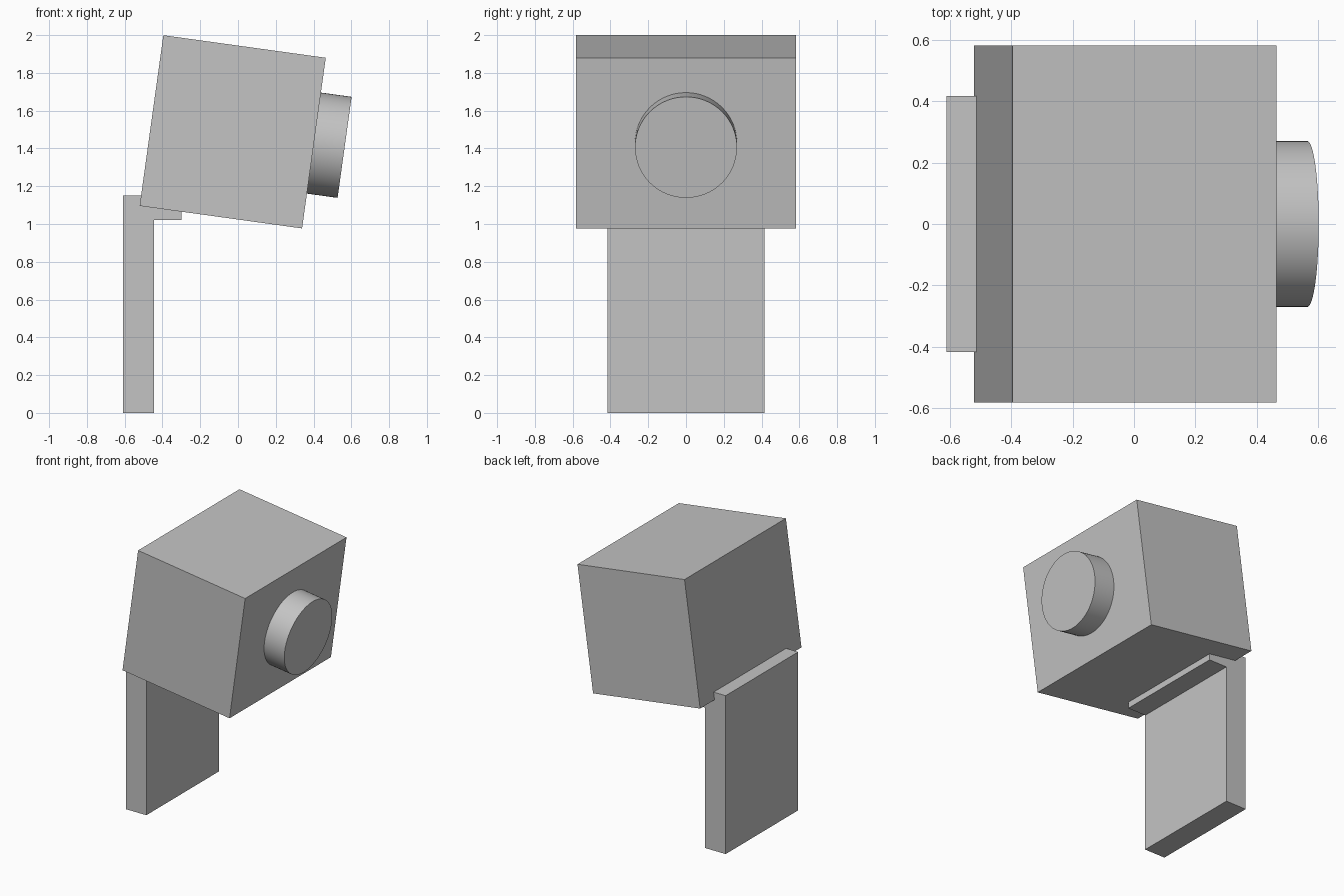
import bpy
import bmesh
from math import radians, pi
from mathutils import Matrix, Vector

cube = bpy.data.objects.get("Cube")
if cube:
    bpy.data.objects.remove(cube, do_unlink=True)

# Single plain grey
grey = bpy.data.materials.new("plain grey")
grey.use_nodes = True
colour = (0.55, 0.55, 0.55, 1)
grey.diffuse_color = colour
grey.node_tree.nodes["Principled BSDF"].inputs["Base Color"].default_value = colour


def add_object(name, bm):
    bmesh.ops.recalc_face_normals(bm, faces=bm.faces)
    mesh = bpy.data.meshes.new(name)
    bm.to_mesh(mesh)
    bm.free()
    mesh.materials.append(grey)
    obj = bpy.data.objects.new(name, mesh)
    bpy.context.collection.objects.link(obj)
    return obj


# Frame of the tilted head: local x runs along the drum axis
HEAD_SIZE = Vector((0.868, 1.163, 0.912))
tilt = Matrix.Translation((-0.028, 0, 1.488)) @ Matrix.Rotation(radians(7.9), 4, 'Y')

# Tilted box
bm = bmesh.new()
bmesh.ops.create_cube(bm, size=1)
bmesh.ops.scale(bm, vec=HEAD_SIZE, verts=bm.verts)
add_object("head_box", bm).matrix_world = tilt

# Round drum on the box's side, with its inner end flush on the face
DRUM_DEPTH = 0.164
bm = bmesh.new()
bmesh.ops.create_cone(bm, cap_ends=True, segments=64, radius1=0.27,
                      radius2=0.27, depth=DRUM_DEPTH)
drum = add_object("drum", bm)
offset = Matrix.Translation(((HEAD_SIZE.x + DRUM_DEPTH) / 2, 0, 0))
drum.matrix_world = tilt @ offset @ Matrix.Rotation(pi / 2, 4, 'Y')
bpy.ops.object.select_all(action='DESELECT')
drum.select_set(True)
bpy.context.view_layer.objects.active = drum
bpy.ops.object.shade_smooth_by_angle(angle=radians(30))

# Upright with a short ledge under the box, extruded from an L profile
HALF = 0.416
profile = [(-0.61, 0), (-0.445, 0), (-0.445, 1.02), (-0.3, 1.02),
           (-0.3, 1.15), (-0.61, 1.15)]
bm = bmesh.new()
face = bm.faces.new([bm.verts.new((x, -HALF, z)) for x, z in profile])
side = bmesh.ops.extrude_face_region(bm, geom=[face])
bmesh.ops.translate(bm, vec=(0, 2 * HALF, 0),
                    verts=[v for v in side["geom"] if isinstance(v, bmesh.types.BMVert)])
add_object("support_bracket", bm)
